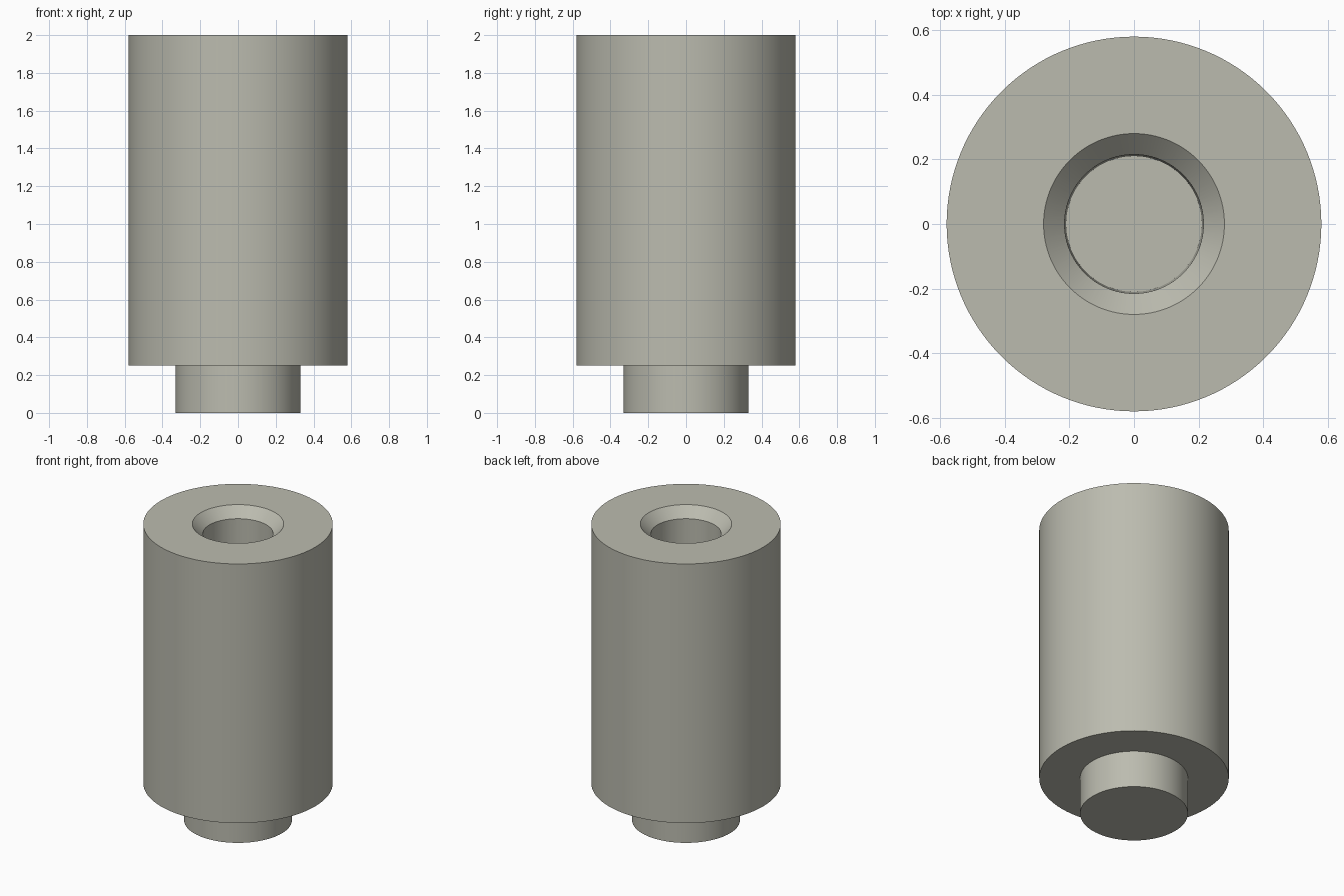
import bpy
import bmesh
import math
from mathutils import Vector

# Remove the default cube only
cube = bpy.data.objects.get("Cube")
if cube:
    bpy.data.objects.remove(cube, do_unlink=True)

SEGMENTS = 128

# Single warm grey material
GREY = (0.5, 0.5, 0.43, 1.0)
mat = bpy.data.materials.new("warm_grey")
mat.use_nodes = True
mat.diffuse_color = GREY
bsdf = mat.node_tree.nodes["Principled BSDF"]
bsdf.inputs["Base Color"].default_value = GREY
bsdf.inputs["Roughness"].default_value = 0.6


def round_part(name, r_bottom, r_top, z_bottom, z_top):
    """Capped cylinder or cone standing on the z axis."""
    mesh = bpy.data.meshes.new(name)
    bm = bmesh.new()
    bmesh.ops.create_cone(bm, cap_ends=True, cap_tris=False, segments=SEGMENTS,
                          radius1=r_bottom, radius2=r_top, depth=z_top - z_bottom)
    bmesh.ops.translate(bm, verts=bm.verts, vec=Vector((0, 0, (z_bottom + z_top) / 2)))
    bm.to_mesh(mesh)
    bm.free()
    obj = bpy.data.objects.new(name, mesh)
    bpy.context.collection.objects.link(obj)
    obj.data.materials.append(mat)
    return obj


def make_active(obj):
    bpy.ops.object.select_all(action='DESELECT')
    obj.select_set(True)
    bpy.context.view_layer.objects.active = obj


# Visible parts: narrow stem and wide barrel
base_stem = round_part("base_stem", 0.33, 0.33, 0.0, 0.25)
main_body = round_part("main_body", 0.58, 0.58, 0.25, 2.0)

# Cutters: 45 degree countersink and slightly tapered blind bore
cutters = [
    round_part("bore_cutter", 0.21, 0.2153, 1.0, 1.99),
    round_part("countersink_cutter", 0.208, 0.38, 1.928, 2.1),
]

# Cut the hole into the barrel
for cutter in cutters:
    mod = main_body.modifiers.new(cutter.name, 'BOOLEAN')
    mod.operation = 'DIFFERENCE'
    mod.solver = 'EXACT'
    mod.object = cutter
    make_active(main_body)
    bpy.ops.object.modifier_apply(modifier=mod.name)
    cutter.hide_render = True
    cutter.hide_set(True)

# Smooth round walls, sharp rims
for obj in (base_stem, main_body):
    make_active(obj)
    bpy.ops.object.shade_smooth_by_angle(angle=math.radians(30))
